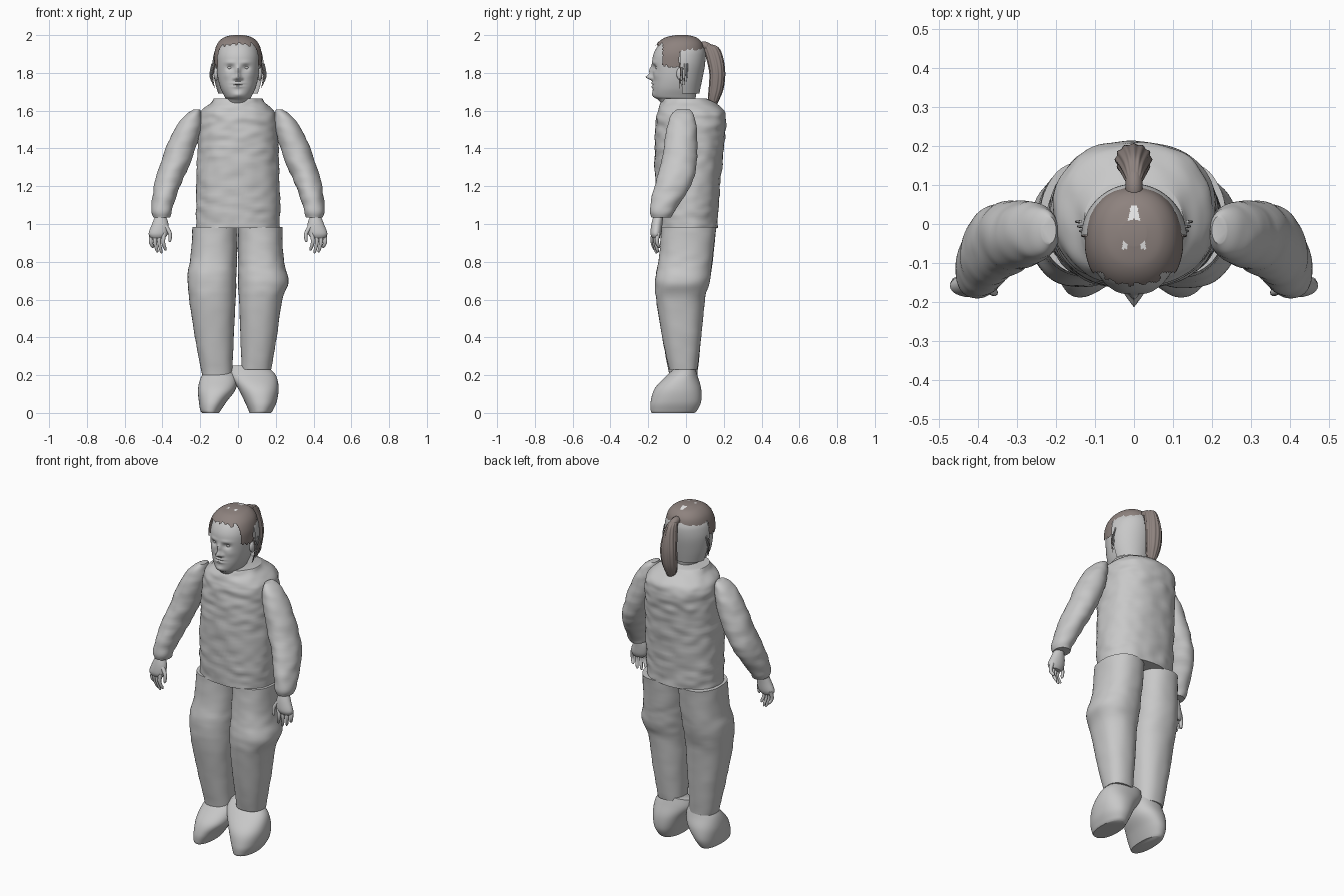
import bpy, bmesh, math
from mathutils import Vector, noise

cube = bpy.data.objects.get("Cube")
if cube:
    bpy.data.objects.remove(cube)


def material(name, colour):
    mat = bpy.data.materials.new(name)
    mat.use_nodes = True
    mat.diffuse_color = (*colour, 1)
    mat.node_tree.nodes["Principled BSDF"].inputs["Base Color"].default_value = (*colour, 1)
    return mat


GREY = material("pale_grey", (0.58, 0.58, 0.58))
HAIR = material("hair_brown", (0.27, 0.225, 0.21))
LIGHT = material("scalp_light", (0.8, 0.8, 0.8))


def spline(rows, steps):
    """Catmull-Rom interpolation through rows of numbers."""
    out = []
    for i in range(len(rows) - 1):
        a, b, c, d = (rows[min(max(i + k, 0), len(rows) - 1)] for k in (-1, 0, 1, 2))
        for s in range(steps):
            t = s / steps
            out.append([q + 0.5 * t * (r - p + t * (2 * p - 5 * q + 4 * r - u + t * (3 * (q - r) + u - p)))
                        for p, q, r, u in zip(a, b, c, d)])
    return out + [list(rows[-1])]


def loft(name, rings, mat=GREY, sides=48, steps=6, power=2.0, side=1,
         wrinkle=0.0, ribs=0.0, shape=None, keep=None):
    """Skin stacked rounded sections, each (z, x min, x max, y min, y max)."""
    bm = bmesh.new()
    loops = []
    for z, x0, x1, y0, y1 in spline(rings, steps):
        loop = []
        for k in range(sides):
            a = math.tau * k / sides
            c, s = math.cos(a), math.sin(a)
            r = 1 + ribs * math.cos(12 * a)
            x = (x0 + x1) / 2 + (x1 - x0) / 2 * r * math.copysign(abs(c) ** (2 / power), c)
            y = (y0 + y1) / 2 + (y1 - y0) / 2 * r * math.copysign(abs(s) ** (2 / power), s)
            if wrinkle:
                w = wrinkle * noise.noise(Vector((x * 14, y * 14, z * 26)))
                x, y = x + w * c, y + w * s
            if shape:
                y = shape(x, y, z)
            loop.append(bm.verts.new((x * side, y, z)))
        loops.append(loop)
    for low, high in zip(loops, loops[1:]):
        for k in range(sides):
            j = (k + 1) % sides
            bm.faces.new((low[k], low[j], high[j], high[k]))
    bm.faces.new(loops[0])
    bm.faces.new(loops[-1])
    bmesh.ops.recalc_face_normals(bm, faces=bm.faces)
    if keep:
        cut = [f for f in bm.faces if not keep(f.calc_center_median())]
        bmesh.ops.delete(bm, geom=cut, context="FACES")
    mesh = bpy.data.meshes.new(name)
    bm.to_mesh(mesh)
    bm.free()
    mesh.materials.append(mat)
    obj = bpy.data.objects.new(name, mesh)
    bpy.context.collection.objects.link(obj)
    bpy.ops.object.select_all(action="DESELECT")
    obj.select_set(True)
    bpy.context.view_layer.objects.active = obj
    bpy.ops.object.shade_smooth_by_angle(angle=math.radians(50))
    return obj


def tube(name, points, radius, mat=GREY, tip=0.6):
    """Round strand along a smooth path, tapering to the tip."""
    curve = bpy.data.curves.new(name, "CURVE")
    curve.dimensions = "3D"
    curve.bevel_depth = radius
    curve.bevel_resolution = 3
    curve.use_fill_caps = True
    path = spline(points, 4)
    line = curve.splines.new("POLY")
    line.points.add(len(path) - 1)
    for i, (point, co) in enumerate(zip(line.points, path)):
        t = i / (len(path) - 1)
        point.co = (*co, 1)
        point.radius = (1 + (tip - 1) * t) * (0.5 if t == 1 else 1)
    curve.materials.append(mat)
    bpy.context.collection.objects.link(bpy.data.objects.new(name, curve))


def ball(name, centre, scale):
    bpy.ops.mesh.primitive_uv_sphere_add(segments=20, ring_count=12, radius=1, location=centre)
    obj = bpy.context.object
    obj.name, obj.scale = name, scale
    obj.data.materials.append(GREY)
    bpy.ops.object.shade_smooth()


# Jacket body
loft("jacket", [(0.98, -.22, .22, -.15, .165), (1.1, -.222, .222, -.158, .172), (1.3, -.218, .218, -.165, .19),
                (1.45, -.212, .212, -.163, .205), (1.55, -.207, .207, -.157, .213), (1.6, -.19, .19, -.15, .2),
                (1.64, -.145, .145, -.13, .155), (1.665, -.125, .125, -.115, .11)],
     sides=80, steps=10, power=2.3, wrinkle=0.007)

# Trouser legs, the right one given in mirrored coordinates
LEGS = {"left": [(.985, 0, .235, -.13, .16), (.85, 0, .238, -.14, .145), (.77, 0, .25, -.152, .135),
                 (.69, 0, .268, -.165, .125), (.6, .005, .235, -.158, .1), (.4, .012, .205, -.125, .08),
                 (.23, .02, .175, -.09, .06)],
        "right": [(.985, .002, .24, -.13, .16), (.83, .005, .25, -.14, .145), (.73, .008, .267, -.16, .13),
                  (.6, .012, .258, -.158, .1), (.4, .022, .228, -.125, .08), (.2, .03, .19, -.09, .06)]}
# Shoes, wide at the middle and leaning outward to the sole
SHOES = {"left": [(0, .06, .175, -.182, .045), (.015, .055, .185, -.187, .06), (.06, .035, .205, -.187, .08),
                  (.13, 0, .215, -.165, .08), (.2, -.045, .2, -.1, .06), (.25, -.04, .15, -.045, .045)],
         "right": [(0, .1, .19, -.182, .045), (.015, .09, .2, -.187, .06), (.06, .06, .207, -.187, .08),
                   (.12, .015, .212, -.165, .08), (.18, .005, .2, -.11, .06), (.23, .03, .17, -.06, .045)]}
# Sleeve, bent forward at the elbow
SLEEVE = [(1.605, .2, .235, -.05, .02), (1.58, .195, .275, -.078, .04), (1.52, .195, .325, -.1, .055),
          (1.43, .215, .37, -.115, .06), (1.33, .25, .407, -.13, .058), (1.24, .29, .437, -.155, .04),
          (1.15, .325, .452, -.18, -.005), (1.07, .35, .46, -.19, -.06), (1.035, .36, .45, -.185, -.08)]
PALM = [(1.05, .385, .435, -.17, -.12), (1.0, .368, .455, -.183, -.125),
        (.95, .37, .473, -.188, -.13), (.925, .39, .46, -.178, -.14)]

for label, side in (("left", 1), ("right", -1)):
    loft(label + "_trouser_leg", LEGS[label], power=2.3, side=side, wrinkle=0.003)
    loft(label + "_shoe", SHOES[label], power=2.2, side=side)
    loft(label + "_sleeve", SLEEVE, side=side, wrinkle=0.005)
    loft(label + "_palm", PALM, sides=24, side=side)
    for i in range(4):
        x, y = .39 + .022 * i, -.172 + .008 * i
        drop = (.86, .845, .85, .875)[i]
        tube(f"{label}_finger_{i + 1}", [(x * side, y, .95), ((x + .006) * side, y - .006, .905),
                                        ((x - .008) * side, y + .008, drop)], .0125)
    tube(label + "_thumb", [(.385 * side, -.165, .99), (.36 * side, -.175, .95), (.362 * side, -.178, .905)], .0125)

# Head with a sculpted face: bumps are (x, z, push, width, height)
BUMPS = [(0, 1.777, .036, .014, .014), (0, 1.81, .018, .012, .025), (.018, 1.77, .012, .009, .008),
         (.042, 1.828, -.014, .02, .014), (.04, 1.855, .004, .03, .01), (.06, 1.785, .004, .022, .02),
         (0, 1.745, .009, .028, .006), (0, 1.728, .008, .024, .007), (0, 1.737, -.005, .03, .003),
         (0, 1.685, .008, .025, .014)]


def face(x, y, z):
    if y < -.06:
        for bx, bz, push, w, h in BUMPS:
            y -= push * math.exp(-((abs(x) - bx) / w) ** 2 - ((z - bz) / h) ** 2)
    return y


SKULL = [(1.6, -.065, .065, -.1, .05), (1.655, -.062, .062, -.145, .05), (1.675, -.072, .072, -.17, .052),
         (1.72, -.093, .093, -.176, .06), (1.78, -.108, .108, -.175, .07), (1.85, -.114, .114, -.179, .085),
         (1.9, -.112, .112, -.172, .09), (1.945, -.096, .096, -.146, .08), (1.975, -.064, .064, -.105, .05),
         (1.988, -.02, .02, -.05, .005)]
loft("head", SKULL, sides=120, steps=10, power=2.15, shape=face)


def grow(rings, x, y, z):
    return [(h + z, a - x, b + x, c - y, d + y) for h, a, b, c, d in rings]


# Hair cap, with a hairline that dips at the temples
def above_hairline(p):
    ragged = .006 * math.sin(p.x * 190) + .005 * math.sin(p.y * 230)
    if p.y < -.125:
        line = 1.948
    elif p.y < -.035:
        line = 1.835
    else:
        line = 1.92
    return p.z > line + ragged


cap = loft("hair_cap", grow(SKULL, .012, .006, .012), HAIR, sides=120, steps=10, power=2.15, keep=above_hairline)
cap.data.materials.append(LIGHT)
for f in cap.data.polygons:
    x, y, z = f.center
    if -.065 < y < .045 and abs(abs(x) - .22 * (.05 - y)) < .007 and z > 1.95:
        f.material_index = 1

# Grey shell around the back of the head
loft("back_hair_shell", [(1.69, -.105, .105, -.13, .07), (1.76, -.125, .125, -.15, .085),
                         (1.84, -.135, .135, -.16, .1), (1.9, -.128, .128, -.16, .103), (1.935, -.112, .112, -.15, .095)],
     sides=72, keep=lambda p: p.y > -.025 and abs(p.z - 1.8125) < .1224)

# Ponytail and its tie
loft("ponytail", [(1.955, -.014, .014, .085, .12), (1.935, -.024, .024, .09, .17), (1.88, -.036, .036, .108, .195),
                  (1.8, -.047, .045, .125, .206), (1.72, -.045, .04, .122, .198), (1.66, -.034, .028, .118, .176),
                  (1.61, -.008, .008, .135, .15)], HAIR, sides=72, ribs=0.05)
tube("ponytail_root", [(0, .06, 1.935), (0, .1, 1.945), (0, .14, 1.92)], .022, HAIR, tip=1)

# Ears, eyes and loose strands on both sides
for label, side in (("left", 1), ("right", -1)):
    ball(label + "_ear", (.115 * side, -.025, 1.795), (.014, .026, .036))
    ball(label + "_eye", (.042 * side, -.147, 1.828), (.017, .015, .011))
    for i in range(4):
        x, y = .122 + .005 * i, -.03 + .012 * i
        tube(f"{label}_strand_{i + 1}", [(x * side, y, 1.85), ((x + .012) * side, y, 1.79),
                                        ((x + .002) * side, y - .004, 1.715 + .012 * i)], .004, HAIR if i == 0 else GREY, tip=.3)
